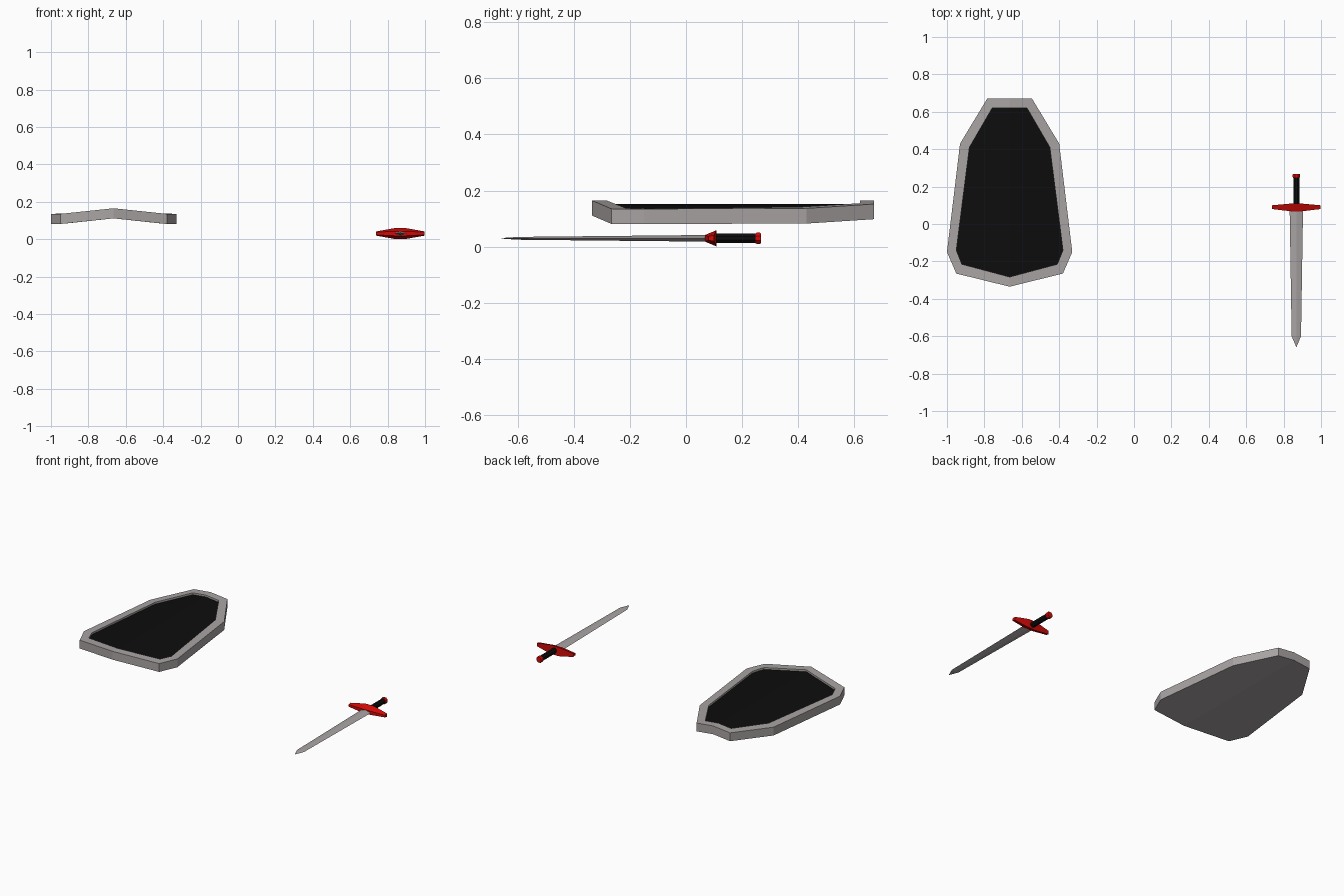
import bpy, bmesh, math

if "Cube" in bpy.data.objects:
    bpy.data.objects.remove(bpy.data.objects["Cube"])


def material(name, rgb):
    m = bpy.data.materials.new(name)
    m.diffuse_color = (*rgb, 1)
    m.use_nodes = True
    m.node_tree.nodes["Principled BSDF"].inputs["Base Color"].default_value = m.diffuse_color
    return m


STEEL = material("pale steel", (0.40, 0.37, 0.37))
BLACK = material("black", (0.004, 0.004, 0.004))
RED = material("red", (0.65, 0.003, 0.002))


def finish(name, bm, mats, location):
    bmesh.ops.remove_doubles(bm, verts=bm.verts, dist=1e-5)
    bmesh.ops.recalc_face_normals(bm, faces=bm.faces)
    mesh = bpy.data.meshes.new(name)
    bm.to_mesh(mesh)
    bm.free()
    for m in mats:
        mesh.materials.append(m)
    ob = bpy.data.objects.new(name, mesh)
    ob.location = location
    bpy.context.collection.objects.link(ob)
    return ob


def loft(name, rings, mat, location):
    """Skin equal-length rings of points and cap both ends."""
    bm = bmesh.new()
    loops = [[bm.verts.new(p) for p in ring] for ring in rings]
    n = len(loops[0])
    for a, b in zip(loops, loops[1:]):
        for i in range(n):
            j = (i + 1) % n
            bm.faces.new((a[i], a[j], b[j], b[i]))
    bm.faces.new(loops[0])
    bm.faces.new(loops[-1])
    return finish(name, bm, [mat], location)


# Shield: half outlines from top centre to bottom point, bent along a middle ridge
OUTER = [(0, .67), (.12, .67), (.265, .43), (.335, -.15), (.285, -.265), (0, -.335)]
INNER = [(0, .62), (.093, .62), (.215, .41), (.285, -.14), (.255, -.215), (0, -.283)]


def bent(x, y, drop):
    return (x, y, max(.135, .165 - .107 * abs(x)) - drop)


bm = bmesh.new()
for side in (1, -1):
    rows = [[bm.verts.new(bent(side * x, y, drop)) for x, y in outline]
            for outline, drop in ((OUTER, .054), (OUTER, 0), (INNER, 0), (INNER, .012))]
    for a, b in zip(rows, rows[1:]):
        for i in range(len(a) - 1):
            bm.faces.new((a[i], a[i + 1], b[i + 1], b[i]))
    bm.faces.new(rows[0])                          # back
    bm.faces.new(rows[-1]).material_index = 1      # sunken black panel
finish("shield", bm, [STEEL, BLACK], (-.665, 0, 0))

# Sword, lying flat with the blade pointing to the front
SWORD = (.868, 0, .03)


def diamond(y, w, t):
    return [(w, y, 0), (0, y, t), (-w, y, 0), (0, y, -t)]


loft("blade", [diamond(.09, .036, .012), diamond(-.6, .025, .005),
               diamond(-.657, .001, .001)], STEEL, SWORD)


# Guard: trapezoid sections that shrink towards both ends
def guard_section(x, front, back, zf, zb):
    return [(x, front, -zf), (x, back, -zb), (x, back, zb), (x, front, zf)]


END = (.08, .1, .007, .011)
MID = (.068, .109, .012, .029)
loft("guard", [guard_section(-.13, *END), guard_section(-.03, *MID),
               guard_section(.03, *MID), guard_section(.13, *END)], RED, SWORD)


# Grip and pommel: eight-sided
def octagon(y, r):
    r /= math.cos(math.pi / 8)
    return [(r * math.cos((k + .5) * math.pi / 4), y, r * math.sin((k + .5) * math.pi / 4))
            for k in range(8)]


loft("grip", [octagon(.1, .0165), octagon(.25, .0165)], BLACK, SWORD)
loft("pommel", [octagon(.247, .017), octagon(.252, .02), octagon(.263, .02),
                octagon(.268, .017)], RED, SWORD)
